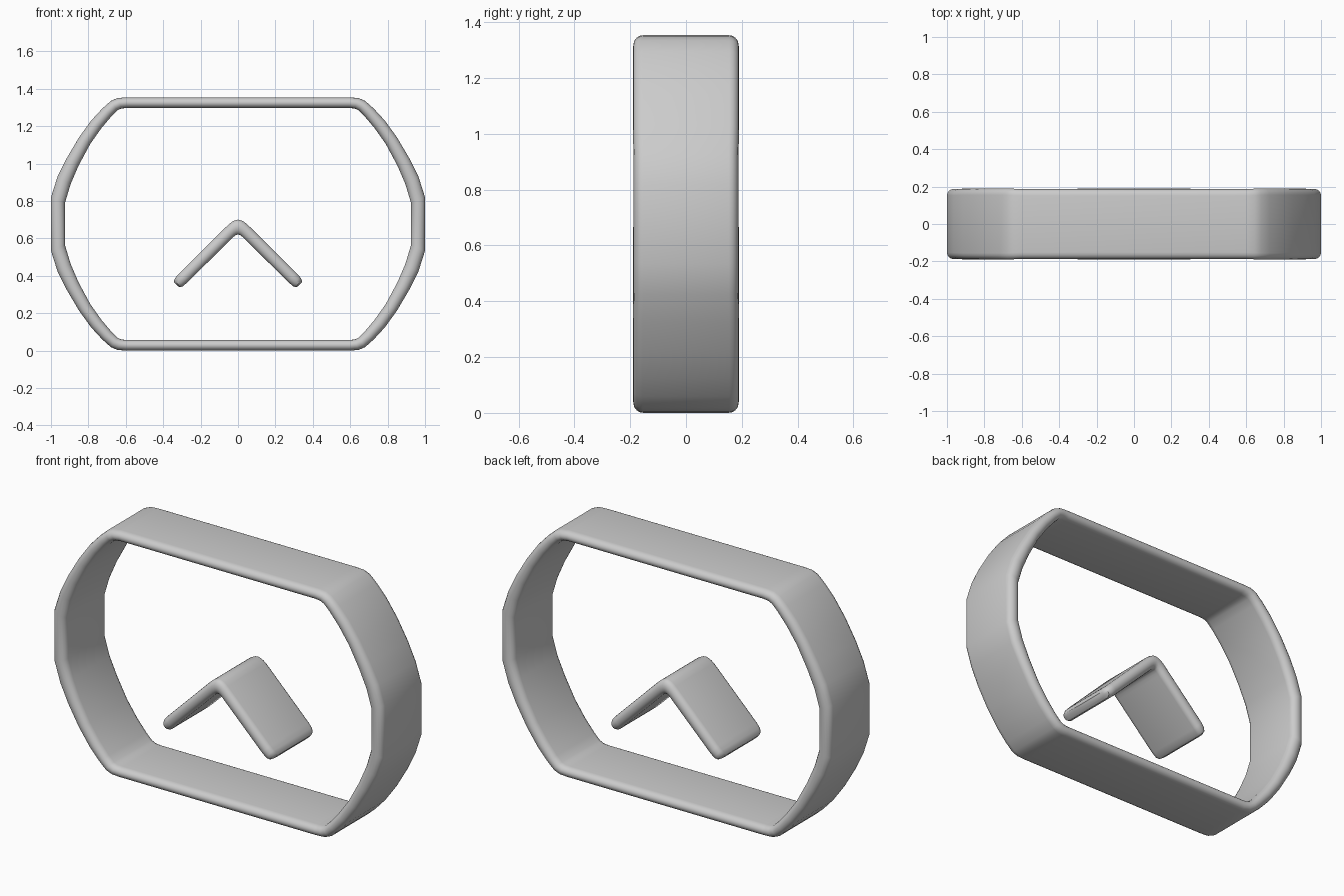
import bpy, bmesh
from math import sin, cos, pi
from mathutils import Vector

cube = bpy.data.objects.get("Cube")
if cube:
    bpy.data.objects.remove(cube, do_unlink=True)

grey = bpy.data.materials.new("Light grey")
grey.use_nodes = True
colour = (0.6, 0.6, 0.6, 1)
grey.diffuse_color = colour
grey.node_tree.nodes["Principled BSDF"].inputs["Base Color"].default_value = colour

CAP_STEPS = 8


def band_section(outer, inner, half_width, cap):
    """Flat strip cross-section with rounded front and back rims."""
    points = []
    for side in (-1, 1):
        for k in range(CAP_STEPS + 1):
            a = side * (-pi / 2 + pi * k / CAP_STEPS)
            t = 0.5 + 0.5 * sin(a)
            x, z = Vector(inner).lerp(Vector(outer), t)
            y = side * (half_width - cap + cap * cos(a))
            points.append((x, y, z))
    return points


def loft(name, sections, closed):
    """Skin a run of cross-sections into one smooth part."""
    bm = bmesh.new()
    rings = [[bm.verts.new(p) for p in s] for s in sections]
    n = len(rings[0])
    pairs = list(zip(rings, rings[1:]))
    if closed:
        pairs.append((rings[-1], rings[0]))
    else:
        bm.faces.new(rings[0])
        bm.faces.new(rings[-1])
    for a, b in pairs:
        for i in range(n):
            j = (i + 1) % n
            bm.faces.new((a[i], a[j], b[j], b[i]))
    bmesh.ops.recalc_face_normals(bm, faces=bm.faces)
    mesh = bpy.data.meshes.new(name)
    bm.to_mesh(mesh)
    bm.free()
    mesh.materials.append(grey)
    obj = bpy.data.objects.new(name, mesh)
    bpy.context.collection.objects.link(obj)
    bpy.ops.object.select_all(action='DESELECT')
    obj.select_set(True)
    bpy.context.view_layer.objects.active = obj
    bpy.ops.object.shade_smooth_by_angle(angle=pi / 5)
    return obj


# Frame: one quarter of (outer, inner, half width), mirrored to all four
MID = 0.677
quarter = [
    ((1.0, 0.82), (0.925, 0.79), 0.188),
    ((0.965, 0.93), (0.895, 0.89), 0.188),
    ((0.915, 1.03), (0.852, 0.99), 0.19),
    ((0.85, 1.14), (0.79, 1.105), 0.19),
    ((0.785, 1.23), (0.73, 1.19), 0.19),
    ((0.725, 1.295), (0.675, 1.255), 0.19),
    ((0.68, 1.335), (0.645, 1.285), 0.19),
    ((0.645, 1.35), (0.622, 1.295), 0.188),
    ((0.60, 1.354), (0.592, 1.297), 0.186),
]


def flip(station, sx, sz):
    o, i, w = station
    return tuple((p[0] * sx, MID + sz * (p[1] - MID)) for p in (o, i)) + (w,)


stations = [flip(s, 1, 1) for s in quarter]
stations += [flip(s, -1, 1) for s in reversed(quarter)]
stations += [flip(s, -1, -1) for s in quarter]
stations += [flip(s, 1, -1) for s in reversed(quarter)]
loft("outer_frame", [band_section(*s, 0.035) for s in stations], True)

# Chevron: one arm from rounded tip to apex, mirrored across x
arm = [
    ((0.342, 0.366), (0.323, 0.345), 0.155),
    ((0.34, 0.38), (0.309, 0.339), 0.178),
    ((0.33, 0.396), (0.293, 0.345), 0.187),
    ((0.31, 0.417), (0.27, 0.366), 0.19),
    ((0.05, 0.675), (0.035, 0.597), 0.19),
    ((0.03, 0.69), (0.022, 0.61), 0.19),
    ((0.012, 0.698), (0.009, 0.619), 0.19),
]
apex = ((0, 0.7), (0, 0.621), 0.19)
mirrored = [tuple((-p[0], p[1]) for p in s[:2]) + (s[2],) for s in reversed(arm)]
loft("chevron", [band_section(*s, 0.03) for s in arm + [apex] + mirrored], False)
